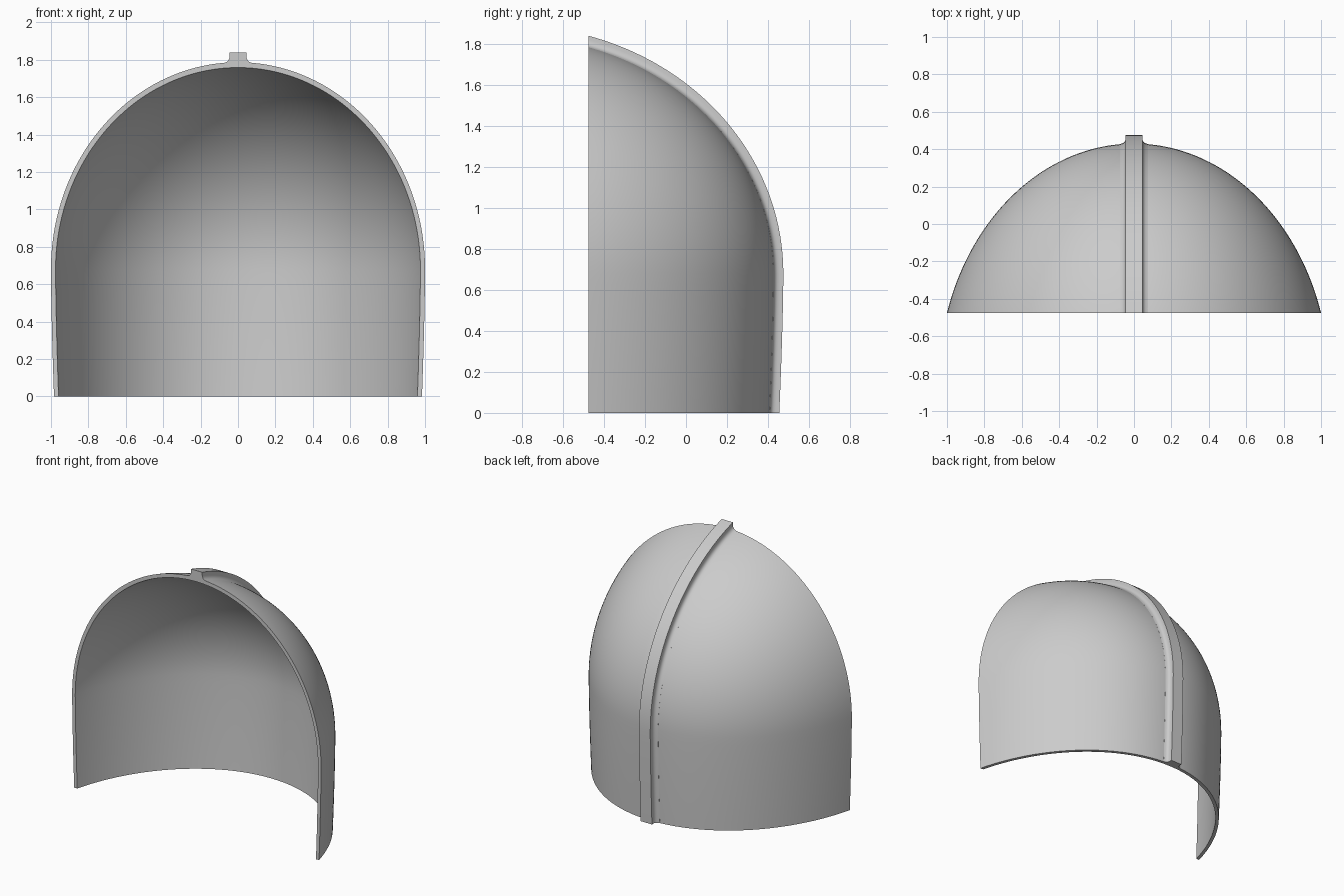
import bpy, bmesh, math

cube = bpy.data.objects.get("Cube")
if cube:
    bpy.data.objects.remove(cube, do_unlink=True)

grey = bpy.data.materials.new("plain_grey")
grey.use_nodes = True
colour = (0.6, 0.6, 0.6, 1)
grey.diffuse_color = colour
grey.node_tree.nodes["Principled BSDF"].inputs["Base Color"].default_value = colour

FRONT = -0.475          # flat opening plane
CENTRE_Y = -0.85        # dome axis, in front of the opening
CUT = FRONT - CENTRE_Y
SPRING = 0.68           # height where the wall turns into the dome
AX, AY, AZ = 1.046, 1.28, 1.157


def levels(h, wall=12, dome=56):
    """Height and plan scale of each ring, for a surface offset by h."""
    rings = []
    for i in range(wall):
        k = 1 - i / wall
        rings.append((SPRING * (1 - k), 1 - 0.015 * k ** 1.5))
    end = math.acos(CUT / (AY + h))
    for i in range(dome + 1):
        phi = end * (1 - (1 - i / dome) ** 1.7)
        rings.append((SPRING + (AZ + 1.15 * h) * math.sin(phi), math.cos(phi)))
    return rings


def ring_points(z, scale, h, steps=96):
    """Arc of one ring, ending exactly on the opening plane."""
    rx, ry = (AX + h) * scale, (AY + h) * scale
    start = math.asin(min(1, CUT / ry))
    for j in range(steps + 1):
        t = start + (math.pi - 2 * start) * j / steps
        yield rx * math.cos(t), CENTRE_Y + ry * math.sin(t), z


def grid_faces(bm, rows):
    for a, b in zip(rows, rows[1:]):
        for j in range(len(a) - 1):
            bm.faces.new((a[j], a[j + 1], b[j + 1], b[j]))


def finish(bm, name):
    bmesh.ops.remove_doubles(bm, verts=bm.verts, dist=0.0002)
    bmesh.ops.recalc_face_normals(bm, faces=bm.faces)
    mesh = bpy.data.meshes.new(name)
    bm.to_mesh(mesh)
    bm.free()
    mesh.materials.append(grey)
    obj = bpy.data.objects.new(name, mesh)
    bpy.context.collection.objects.link(obj)
    bpy.ops.object.select_all(action='DESELECT')
    obj.select_set(True)
    bpy.context.view_layer.objects.active = obj
    bpy.ops.object.shade_smooth_by_angle(angle=math.radians(35))


# Half-dome shell: outer and inner skins joined along the opening and the base
bm = bmesh.new()
skins = []
for h in (0, -0.024):
    rows = [[bm.verts.new(p) for p in ring_points(z, s, h)] for z, s in levels(h)]
    grid_faces(bm, rows)
    skins.append(rows)
outer, inner = skins
grid_faces(bm, [outer[0], inner[0]])
for side in (0, -1):
    grid_faces(bm, [[row[side] for row in outer], [row[side] for row in inner]])
finish(bm, "half_dome_shell")

# Raised centre rib with filleted feet, swept from the base to the opening
half = [(0.078, -0.012), (0.075, -0.003), (0.062, 0.001), (0.053, 0.007),
        (0.047, 0.016), (0.045, 0.028), (0.045, 0.045)]
section = half + [(-x, h) for x, h in reversed(half)]
bm = bmesh.new()
paths = [[bm.verts.new((x, CENTRE_Y + (AY + h) * s, z)) for z, s in levels(h)]
         for x, h in section]
grid_faces(bm, paths + [paths[0]])
for end in (0, -1):
    bm.faces.new([path[end] for path in paths])
finish(bm, "centre_rib")
